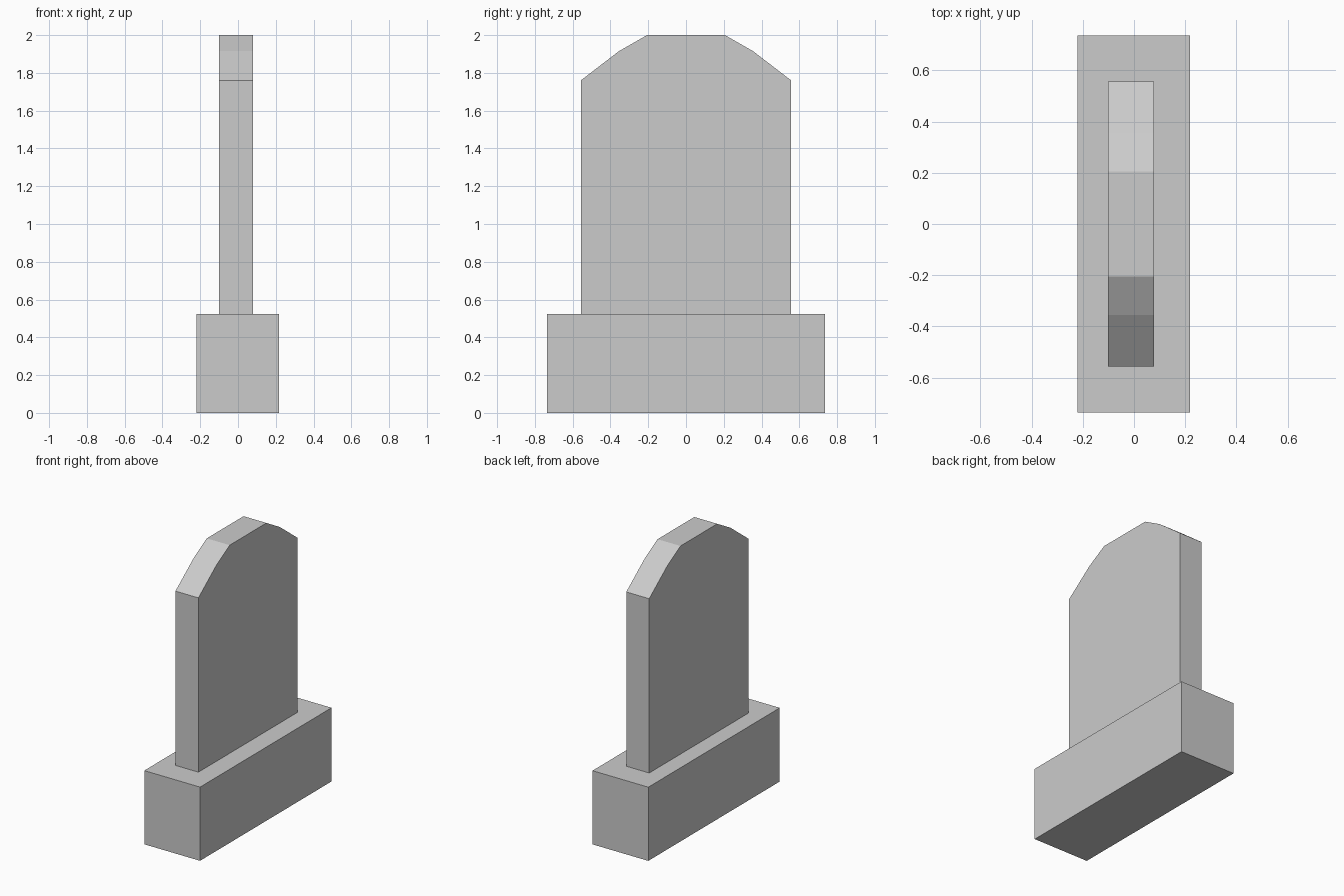
import bpy, bmesh

if "Cube" in bpy.data.objects:
    bpy.data.objects.remove(bpy.data.objects["Cube"])

BASE_TOP = 0.523


def extrude_profile(name, profile, x0, x1):
    """Extrude a closed (y, z) outline from x0 to x1."""
    bm = bmesh.new()
    face = bm.faces.new([bm.verts.new((x0, y, z)) for y, z in profile])
    ext = bmesh.ops.extrude_face_region(bm, geom=[face])
    verts = [g for g in ext["geom"] if isinstance(g, bmesh.types.BMVert)]
    bmesh.ops.translate(bm, verts=verts, vec=(x1 - x0, 0, 0))
    bmesh.ops.recalc_face_normals(bm, faces=bm.faces)
    mesh = bpy.data.meshes.new(name)
    bm.to_mesh(mesh)
    bm.free()
    obj = bpy.data.objects.new(name, mesh)
    bpy.context.collection.objects.link(obj)
    return obj


def mirrored(half):
    """Complete a right-half outline across y = 0."""
    return half + [(-y, z) for y, z in reversed(half)]


# Plinth block
extrude_profile("plinth", mirrored([(0.737, 0), (0.737, BASE_TOP)]), -0.22, 0.218)

# Upright slab with faceted arched top, set slightly towards -x
extrude_profile("headstone_slab",
                mirrored([(0.557, BASE_TOP), (0.557, 1.76), (0.355, 1.915), (0.206, 2.0)]),
                -0.101, 0.079)
